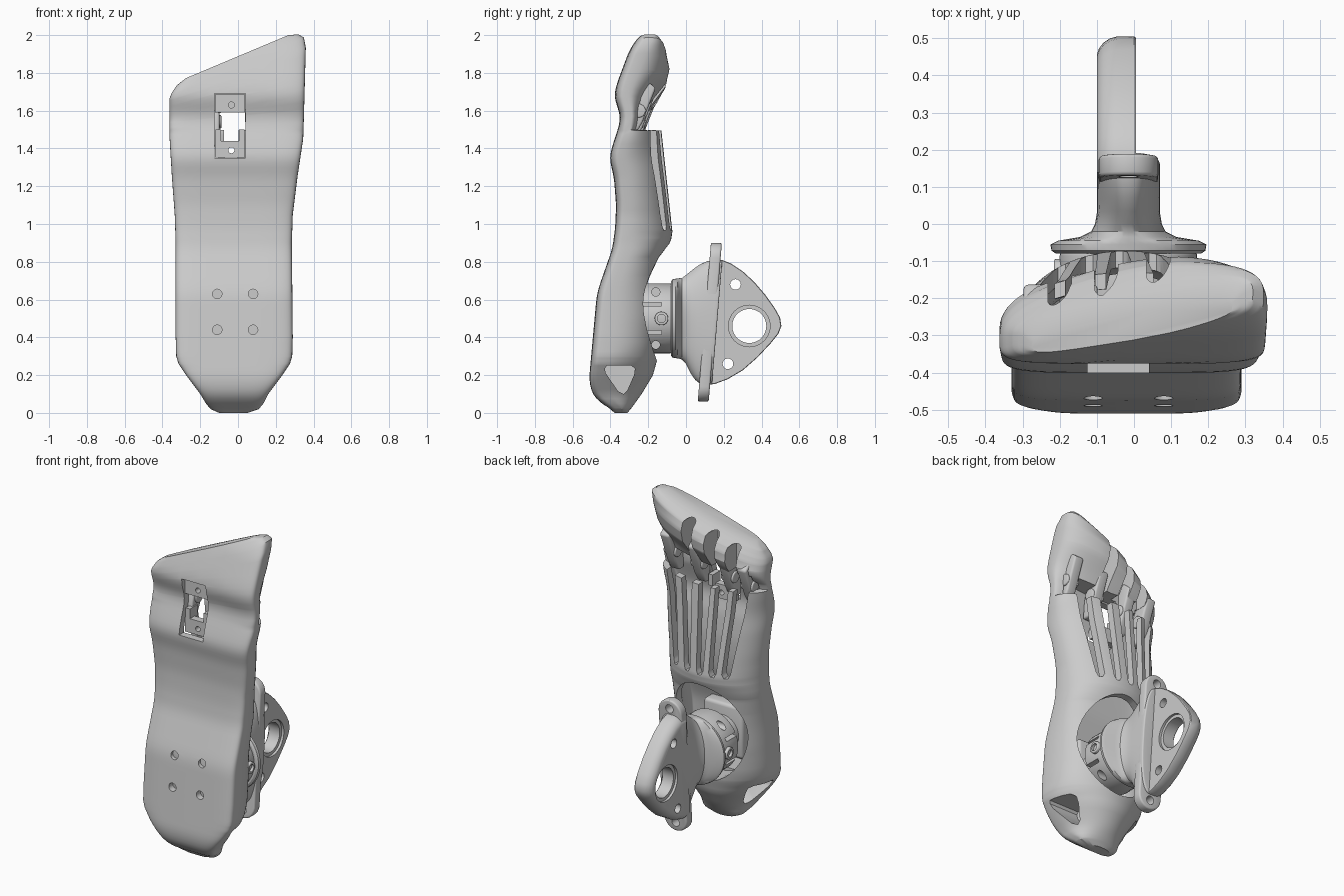
import bpy, bmesh, math
from math import sin, cos, pi

if "Cube" in bpy.data.objects:
    bpy.data.objects.remove(bpy.data.objects["Cube"])

# ---------- helpers ----------
def make(name, rings, bevel=0):
    """Skin a list of closed rings and cap both ends."""
    bm = bmesh.new()
    vs = [[bm.verts.new(p) for p in r] for r in rings]
    n = len(vs[0])
    for a, b in zip(vs, vs[1:]):
        for i in range(n):
            bm.faces.new((a[i], a[(i + 1) % n], b[(i + 1) % n], b[i]))
    bm.faces.new(vs[0][::-1])
    bm.faces.new(vs[-1])
    bmesh.ops.recalc_face_normals(bm, faces=bm.faces)
    me = bpy.data.meshes.new(name)
    bm.to_mesh(me)
    bm.free()
    ob = bpy.data.objects.new(name, me)
    bpy.context.collection.objects.link(ob)
    if bevel:
        m = ob.modifiers.new("bevel", 'BEVEL')
        m.width, m.segments, m.angle_limit = bevel, 3, math.radians(40)
        apply(ob, m)
    return ob

def apply(ob, mod):
    bpy.ops.object.select_all(action='DESELECT')
    bpy.context.view_layer.objects.active = ob
    ob.select_set(True)
    bpy.ops.object.modifier_apply(modifier=mod.name)

def prism(name, pts, axis, lo, hi, bevel=0):
    """Extrude an outline: (y,z) points along x, or (x,z) points along y."""
    f = (lambda p, h: (h, p[0], p[1])) if axis == 'x' else (lambda p, h: (p[0], h, p[1]))
    return make(name, [[f(p, h) for p in pts] for h in (lo, hi)], bevel)

def oval(cx, cz, rx, rz=None, n=32):
    return [(cx + rx * cos(2 * pi * i / n), cz + (rz or rx) * sin(2 * pi * i / n)) for i in range(n)]

def rect(a0, a1, b0, b1):
    return [(a0, b0), (a1, b0), (a1, b1), (a0, b1)]

def stadium(cx, z0, z1, r, n=12):
    return ([(cx + r * cos(pi * i / n), z1 - r + r * sin(pi * i / n)) for i in range(n + 1)] +
            [(cx - r * cos(pi * i / n), z0 + r - r * sin(pi * i / n)) for i in range(n + 1)])

def cut(ob, cutter):
    cutter.hide_render = True
    m = ob.modifiers.new("cut", 'BOOLEAN')
    m.operation, m.solver, m.object = 'DIFFERENCE', 'EXACT', cutter
    apply(ob, m)
    bpy.data.objects.remove(cutter)

def lerp(keys, t, k=1):
    if t <= keys[0][0]:
        return keys[0][k]
    for a, b in zip(keys, keys[1:]):
        if t <= b[0]:
            return a[k] + (b[k] - a[k]) * (t - a[0]) / (b[0] - a[0])
    return keys[-1][k]

def spow(v, p):
    return math.copysign(abs(v) ** p, v)

# ---------- foot profiles: sole depth, back depth, left/right edge by height ----------
SOLE = [(0, -.36), (.03, -.42), (.07, -.475), (.11, -.5), (.18, -.513), (.62, -.473), (.67, -.46), (.87, -.39),
        (.98, -.375), (1.1, -.37), (1.25, -.382), (1.32, -.4), (1.36, -.404), (1.42, -.388), (1.52, -.355),
        (1.56, -.347), (1.6, -.355), (1.66, -.378), (1.7, -.378), (1.76, -.36), (1.92, -.3), (2.02, -.235)]
BACK = [(0, -.31), (.03, -.285), (.1, -.235), (.2, -.175), (.29, -.15), (.5, -.13), (.72, -.13), (.82, -.12),
        (.92, -.078), (.96, -.072), (1.495, -.13), (1.5, -.235), (1.57, -.22), (1.72, -.11), (1.78, -.1),
        (1.83, -.12), (1.865, -.165), (1.88, -.2), (1.888, -.24)]
EDGE = [(0, -.1, .05), (.02, -.145, .11), (.05, -.17, .135), (.1, -.2, .16), (.2, -.275, .235), (.26, -.315, .275),
        (.3, -.327, .287), (.4, -.33, .29), (.9, -.33, .285), (1.05, -.335, .29), (1.25, -.35, .315),
        (1.45, -.362, .345), (1.8, -.362, .359), (1.84, -.352, .349), (1.87, -.325, .32), (1.888, -.275, .265)]
ROUND = [(.25, 1), (.35, .8), (.85, .8), (.95, 1), (1.5, 1), (1.6, .85)]

def sole(z):
    return sum(lerp(SOLE, z + d) for d in (-.03, -.015, 0, .015, .03)) / 5

def section(t, wall=0, n=72):
    """One foot cross-section; upper ones are slanted towards the big toe."""
    xl, xr = lerp(EDGE, t, 1) + wall * .85, lerp(EDGE, t, 2) - wall * .85
    tb = min(t, 1.49) if wall else t
    depth = lerp(BACK, tb) - sole(tb)
    slant = .42 * min(max((t - 1.5) / .34, 0), 1)
    p = lerp(ROUND, t)
    ring = []
    for i in range(n):
        a = 2 * pi * i / n
        c, s = cos(a), sin(a)
        lift = min(.07, depth / 2)
        x = (xl + xr) / 2 + (xr - xl) / 2 * (c if s >= 0 else spow(c, .4))
        z = t + slant * x
        f = sole(z)
        if s >= 0:
            y = f + lift + (depth - lift - wall) * spow(s, p) * (1 + .8 * slant * min(x, .12))
        else:
            y = f + lift - (lift - wall) * spow(-s, .4)
        ring.append((x, y, z))
    return ring

def heights(lo, hi):
    ts = {round(lo + i * .025, 3) for i in range(int((hi - lo) / .025) + 1)} | {hi}
    ts |= {k[0] for keys in (BACK, EDGE) for k in keys if lo < k[0] < hi}
    ts = sorted(ts)
    return [t for i, t in enumerate(ts) if i == 0 or t - ts[i - 1] > .003]

# ---------- foot shell, hollowed ----------
foot = make("foot_shell", [section(t) for t in heights(0, 1.888)])
cut(foot, make("cavity", [section(t, .045) for t in heights(.3, 1.6)]))
cut(foot, prism("ankle_opening", oval(-.02, .585, .25, .31, 48), 'y', -.32, .1))
# gaps between the instep bars
for xb, xt in ((-.195, -.265), (-.12, -.15), (-.04, -.035), (.05, .1), (.15, .24)):
    bar_gap = [(xb - .022, .99), (xb - .01, .965), (xb + .01, .965), (xb + .022, .99), (xt + .043, 1.6), (xt - .043, 1.6)]
    cut(foot, prism("bar_gap", bar_gap, 'y', -.31, .1))
# gaps between the toes
for x, top in ((-.2, 1.775), (-.075, 1.835), (.065, 1.89)):
    cut(foot, prism("toe_gap", stadium(x, 1.5, top, .032), 'y', -.255, .1))
# sole window, bolt holes and heel side windows
cut(foot, prism("sole_window", rect(-.125, .04, 1.35, 1.69), 'y', -.6, -.3))
for x in (-.11, .08):
    for z in (.44, .63):
        cut(foot, prism("sole_bolt", oval(x, z, .025, n=20), 'y', -.6, -.45))
tri = [(-.42, .25), (-.29, .25), (-.27, .235), (-.275, .2), (-.31, .12), (-.33, .1), (-.36, .115), (-.425, .21), (-.43, .235)]
for lo, hi in ((.06, .5), (-.5, -.1)):
    cut(foot, prism("heel_window", tri, 'x', lo, hi))

# ---------- sole window brackets ----------
def bracket(name, z0, z1, zh):
    ob = prism(name, rect(-.123, .038, z0, z1), 'y', -.345, -.3)
    cut(ob, prism("hole", oval(-.035, zh, .016, n=16), 'y', -.5, 0))
    return ob
parts = [foot, bracket("lower_bracket", 1.352, 1.44, 1.39), bracket("upper_bracket", 1.59, 1.685, 1.63)]
for x in (-.105, .02):
    parts.append(prism("bracket_lug", rect(x - .015, x + .015, 1.43, 1.5), 'y', -.345, -.27))

# ---------- toe hinges ----------
hinge = [(-.32, 1.43), (-.27, 1.43), (-.23, 1.5), (-.2, 1.58), (-.16, 1.68), (-.22, 1.73), (-.28, 1.64), (-.31, 1.54)]
for x in (-.265, -.13, .08, .265):
    dz = .15 * x
    parts.append(prism("toe_hinge", [(y, z + dz) for y, z in hinge], 'x', x - .032, x + .032, .012))
    parts.append(prism("hinge_pin", oval(-.25, 1.56 + dz, .036, n=24), 'x', x - .042, x + .042, .006))

# ---------- ankle mount inside the opening ----------
parts.append(prism("mount_base", rect(-.15, .12, .36, .68), 'y', -.45, -.34, .02))
parts.append(prism("mount_post", oval(-.015, .5, .11), 'y', -.4, -.2))
collar = prism("ankle_collar", oval(-.015, .5, .185, n=48), 'y', -.235, -.075, .01)
for z in (.425, .575):
    for lo, hi in ((-.3, -.12), (.09, .3)):
        cut(collar, prism("slot", rect(lo, hi, z - .01, z + .01), 'y', -.3, -.13))
for z in (.36, .64):
    for lo, hi in ((-.4, -.05), (.02, .4)):
        cut(collar, prism("bolt_hole", oval(-.16, z, .022, n=20), 'x', lo, hi))
parts.append(collar)
pivot = prism("ankle_pivot", oval(-.13, .5, .036, n=24), 'x', -.215, .185, .005)
for lo, hi in ((-.3, -.19), (.16, .3)):
    cut(pivot, prism("socket", oval(-.13, .5, .022, n=20), 'x', lo, hi))
parts.append(pivot)

# ---------- ankle adapter: round flange blending to a flat column ----------
rows = [(-.08, .195, .5, .195, 0), (-.072, .207, .5, .207, 0), (-.055, .21, .5, .21, 0), (-.045, .19, .5, .212, 0),
        (-.035, .13, .5, .213, 0), (-.02, .1, .498, .217, 0), (0, .09, .495, .235, 0), (.03, .085, .483, .275, .2),
        (.06, .085, .48, .305, .45), (.09, .085, .48, .322, .75), (.12, .085, .48, .33, 1), (.14, .085, .48, .33, 1)]
TILT = .083
rings = []
for y, hx, zc, hz, f in rows:
    ring = []
    for i in range(56):
        a = 2 * pi * i / 56
        z = zc + hz * spow(sin(a), 1 - .15 * f)
        ring.append((-.015 + hx * spow(cos(a), 1 - .3 * f), y + f * TILT * (z - .48), z))
    rings.append(ring)
parts.append(make("ankle_adapter", rings))

# ---------- tilted plate with end ears ----------
plate = prism("ear_plate", stadium(-.015, .06, .9, .08), 'y', .097, .155, .01)
for z in (.115, .845):
    cut(plate, prism("ear_hole", oval(-.015, z, .026, n=20), 'y', -.1, .4))
rim = prism("plate_rim", [(-.015 + .085 * spow(cos(a), .7), .48 + .33 * spow(sin(a), .85))
                          for a in (2 * pi * i / 56 for i in range(56))], 'y', .12, .165, .008)
for ob in (plate, rim):
    for v in ob.data.vertices:
        v.co.y += TILT * (v.co.z - .48)
    parts.append(ob)

# ---------- fin, rounded over on its outer side, with lightening holes ----------
fin_outline = [(.1, .15), (.15, .152), (.22, .178), (.3, .225), (.38, .295), (.45, .37), (.49, .42), (.505, .46), (.498, .505),
               (.47, .555), (.42, .625), (.36, .695), (.3, .75), (.24, .79), (.19, .81), (.14, .81)]
fin = make("ankle_fin", [[(x, .13 + (y - .13) * s, .47 + (z - .47) * s) for y, z in fin_outline] for x, s in
                         ((.005, .99), (.0, 1), (-.045, 1), (-.065, .985), (-.082, .955), (-.094, .915), (-.1, .87))])
cut(fin, prism("main_hole", oval(.335, .46, .09, n=40), 'x', -.3, .3))
for lo, hi in ((-.3, -.085), (-.01, .3)):
    cut(fin, prism("ring_recess", oval(.335, .46, .11, n=40), 'x', lo, hi))
for y, z in ((.262, .68), (.222, .26)):
    cut(fin, prism("small_hole", oval(y, z, .028, n=24), 'x', -.3, .3))
parts.append(fin)

# ---------- shading ----------
bpy.ops.object.select_all(action='DESELECT')
for ob in parts:
    ob.select_set(True)
bpy.context.view_layer.objects.active = foot
bpy.ops.object.shade_smooth_by_angle(angle=math.radians(32))
